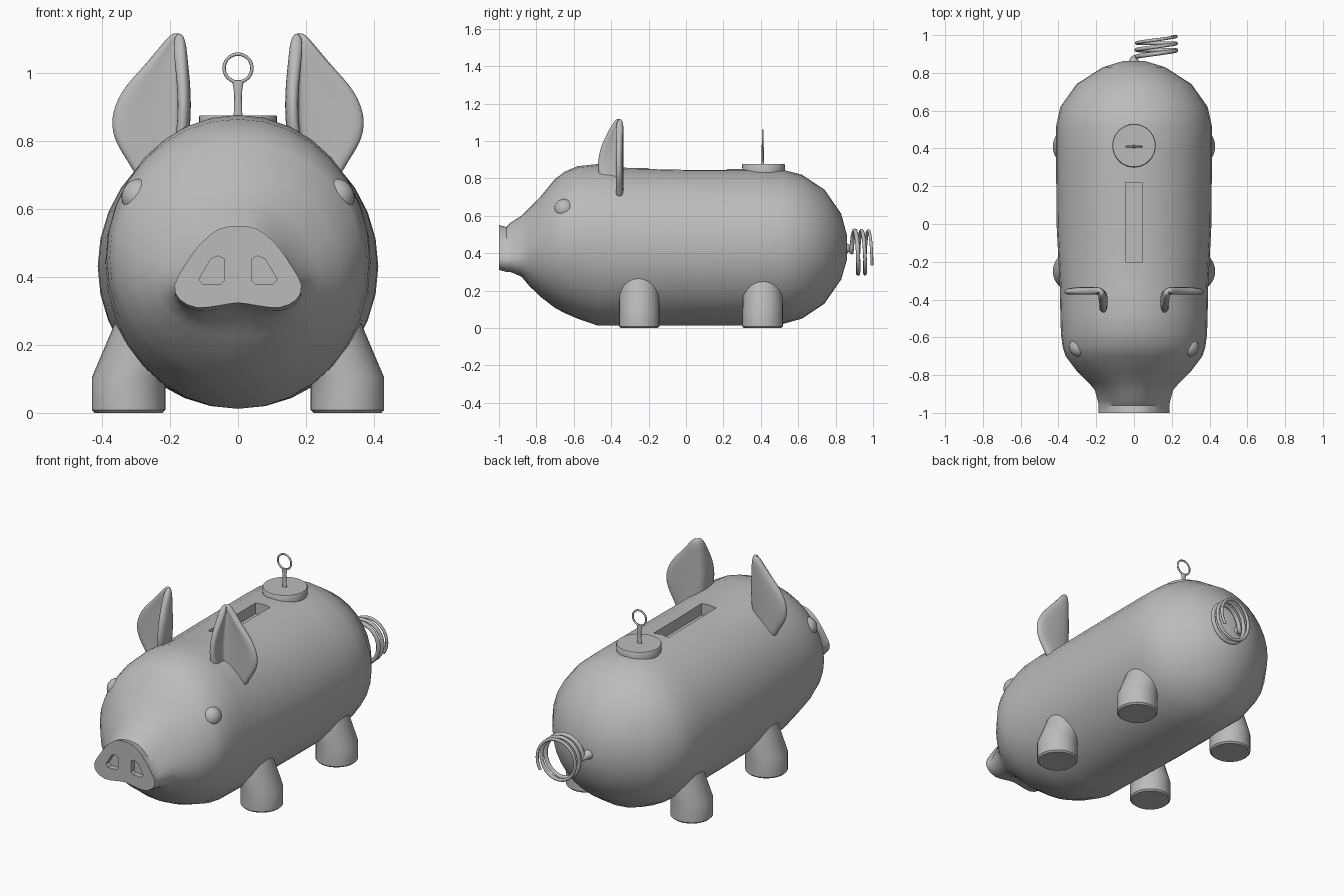
import bpy, bmesh, math
from mathutils import Vector

cube = bpy.data.objects.get("Cube")
if cube:
    bpy.data.objects.remove(cube, do_unlink=True)

clay = bpy.data.materials.new("grey clay")
clay.use_nodes = True
clay.diffuse_color = (0.5, 0.5, 0.5, 1)
clay.node_tree.nodes["Principled BSDF"].inputs["Base Color"].default_value = (0.5, 0.5, 0.5, 1)


def activate(obj):
    bpy.ops.object.select_all(action='DESELECT')
    obj.select_set(True)
    bpy.context.view_layer.objects.active = obj


def smooth(obj, angle=40):
    activate(obj)
    bpy.ops.object.shade_smooth_by_angle(angle=math.radians(angle))


def add_object(name, bm):
    bmesh.ops.recalc_face_normals(bm, faces=bm.faces)
    mesh = bpy.data.meshes.new(name)
    bm.to_mesh(mesh)
    bm.free()
    mesh.materials.append(clay)
    obj = bpy.data.objects.new(name, mesh)
    bpy.context.collection.objects.link(obj)
    return obj


def loft(name, rings):
    """Skin closed rings of points and cap both ends."""
    bm = bmesh.new()
    loops = [[bm.verts.new(p) for p in ring] for ring in rings]
    n = len(loops[0])
    for a, b in zip(loops, loops[1:]):
        for i in range(n):
            j = (i + 1) % n
            bm.faces.new((a[i], a[j], b[j], b[i]))
    bm.faces.new(loops[0])
    bm.faces.new(loops[-1])
    return add_object(name, bm)


def circle(x, y, z, rx, ry, n=28):
    return [(x + rx * math.cos(2 * math.pi * i / n), y + ry * math.sin(2 * math.pi * i / n), z)
            for i in range(n)]


def cut(target, cutter):
    mod = target.modifiers.new("cut", 'BOOLEAN')
    mod.operation, mod.solver, mod.object = 'DIFFERENCE', 'EXACT', cutter
    activate(target)
    bpy.ops.object.modifier_apply(modifier=mod.name)
    bpy.data.objects.remove(cutter, do_unlink=True)


# Body: rounded snout outline blending into ellipses along y
SNOUT = [(0, 1), (.3, .93), (.6, .55), (.85, 0), (1, -.45),
         (.92, -.8), (.65, -1), (.3, -.95), (0, -.88)]
half = []
for i, p in enumerate(SNOUT):
    half.append(Vector(p))
    if i < len(SNOUT) - 1:
        q = SNOUT[i + 1]
        before = SNOUT[i - 1] if i else (-SNOUT[1][0], SNOUT[1][1])
        after = SNOUT[i + 2] if i + 2 < len(SNOUT) else (-p[0], p[1])
        half.append((9 * (Vector(p) + Vector(q)) - Vector(before) - Vector(after)) / 16)
STEPS = len(half) - 1

# y, bottom, top, half width, snout blend
STATIONS = [
    (-1, .31, .55, .187, 1), (-.96, .30, .54, .187, 1), (-.935, .295, .565, .192, .9),
    (-.88, .265, .60, .207, .6), (-.84, .22, .64, .24, .3), (-.78, .165, .70, .302, .1),
    (-.7, .107, .797, .362, 0), (-.65, .08, .835, .378, 0), (-.58, .05, .865, .387, 0),
    (-.47, .012, .877, .39, 0), (-.33, .012, .857, .393, 0), (0, .012, .85, .41, 0),
    (.4, .012, .85, .413, 0), (.52, .022, .845, .412, 0), (.62, .05, .82, .39, 0),
    (.74, .13, .74, .305, 0), (.83, .26, .61, .165, 0), (.862, .37, .49, .06, 0)]


def section(y, low, high, width, blend):
    zc, h, ring = (low + high) / 2, (high - low) / 2, []
    for k in range(2 * STEPS):
        i, side = (k, 1) if k <= STEPS else (2 * STEPS - k, -1)
        a = math.pi * i / STEPS
        p = Vector((math.sin(a), math.cos(a))).lerp(half[i], blend)
        ring.append((side * p.x * width, y, zc + p.y * h))
    return ring


body = loft("body", [section(*s) for s in STATIONS])

# Nostrils and coin slot cut into the body
NOSTRIL = [(.115, .394), (.103, .378), (.05, .38), (.04, .39), (.04, .453), (.058, .462), (.08, .453)]
for side in (1, -1):
    cut(body, loft("nostril_cutter", [[(side * x, y, z) for x, z in NOSTRIL] for y in (-1.05, -.97)]))
slot = [(-.045, -.2), (.045, -.2), (.045, .22), (-.045, .22)]
cut(body, loft("slot_cutter", [[(x, y, z) for x, y in slot] for z in (.785, .95)]))
smooth(body)

# Legs: upright feet that lean in towards the belly
for side, side_name in ((1, "left"), (-1, "right")):
    for y, end_name in ((-.25, "front"), (.41, "rear")):
        rings = [circle(side * x, y, z, r, r) for x, z, r in
                 ((.322, 0, .1), (.322, .008, .108), (.322, .105, .108), (.205, .4, .1))]
        smooth(loft(f"{end_name}_{side_name}_leg", rings), 30)

# Ears: folded sheets, thickened and mirrored
EAR_ROWS = [(.69, .2, .3, -.42), (.74, .18, .325, -.445), (.79, .165, .362, -.46),
            (.86, .155, .382, -.477), (.95, .155, .35, -.465), (1.03, .164, .268, -.43),
            (1.12, .172, .195, -.375)]
bm = bmesh.new()
rows = []
for z, xi, xo, yf in EAR_ROWS:
    back = -.352
    path = [(xi + .008, yf), (xi, (yf + back) / 2), (xi + .003, back - .012),
            (xi + (xo - xi) * .2, back), (xi + (xo - xi) * .6, back), (xo, back - .008)]
    rows.append([bm.verts.new((x, y, z)) for x, y in path])
for a, b in zip(rows, rows[1:]):
    for i in range(len(a) - 1):
        bm.faces.new((a[i], a[i + 1], b[i + 1], b[i]))
ears = add_object("ears", bm)
thick = ears.modifiers.new("thickness", 'SOLIDIFY')
thick.thickness, thick.offset = .038, 0
ears.modifiers.new("mirror", 'MIRROR')
sub = ears.modifiers.new("rounding", 'SUBSURF')
sub.levels = sub.render_levels = 2
smooth(ears, 180)

# Eyes: low bumps on the cheeks
for side, side_name in ((1, "left"), (-1, "right")):
    bpy.ops.mesh.primitive_uv_sphere_add(segments=24, ring_count=12, radius=.055,
                                         location=(side * .288, -.65, .635))
    eye = bpy.context.object
    eye.name = f"{side_name}_eye"
    eye.data.materials.append(clay)
    smooth(eye, 180)

# Stopper with a key
smooth(loft("stopper", [circle(0, .415, z, r, r, 40) for z, r in
                        ((.83, .113), (.872, .115), (.876, .112))]))
smooth(loft("key_stem", [circle(0, .41, z, rx, ry, 16) for z, rx, ry in
                         ((.865, .016, .009), (.885, .012, .007), (.94, .011, .006),
                          (.965, .015, .006), (.978, .018, .005))]))
bpy.ops.mesh.primitive_torus_add(major_radius=.041, minor_radius=.005, major_segments=36,
                                 minor_segments=10, location=(0, .41, 1.015),
                                 rotation=(math.pi / 2, 0, 0))
ring = bpy.context.object
ring.name = "key_ring"
ring.data.materials.append(clay)
smooth(ring, 180)

# Tail: tapering coil
points = [(0, .83, .42, 3.2), (0, .865, .425, 2.4), (.002, .88, .42, 1.5)]
COUNT, TURNS = 80, 2.6
for i in range(COUNT + 1):
    t = i / COUNT
    a = 2 * math.pi * TURNS * t
    points.append((.118 - .105 * math.cos(a), .893 + .095 * t - .008 * math.cos(a),
                   .405 + .115 * math.sin(a), 1.1 - .4 * t))
curve = bpy.data.curves.new("tail", 'CURVE')
curve.dimensions = '3D'
curve.bevel_depth, curve.bevel_resolution, curve.use_fill_caps = .011, 3, True
spline = curve.splines.new('POLY')
spline.points.add(len(points) - 1)
for target, (x, y, z, r) in zip(spline.points, points):
    target.co, target.radius = (x, y, z, 1), r
curve.materials.append(clay)
bpy.context.collection.objects.link(bpy.data.objects.new("tail", curve))
